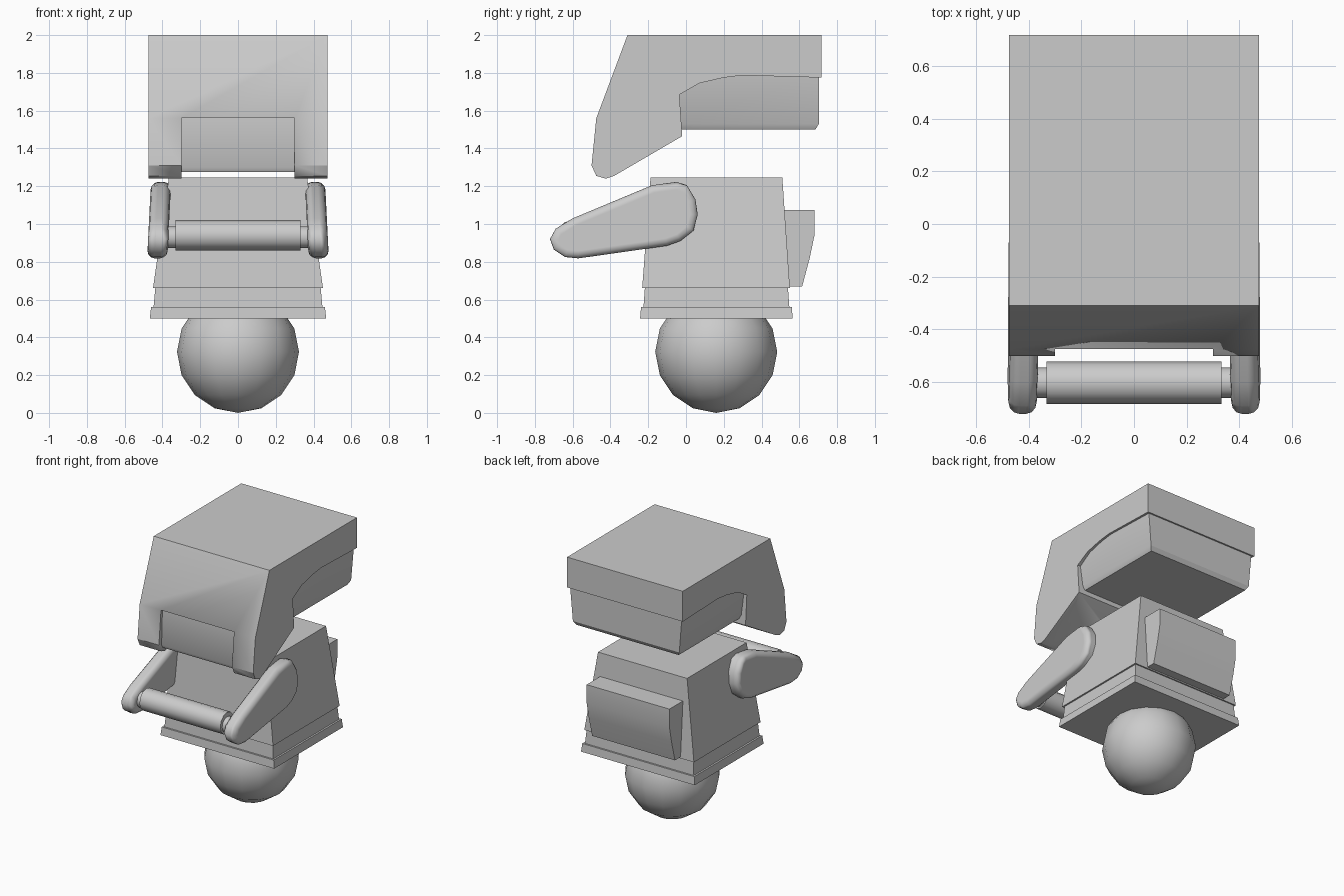
import bpy, bmesh, math
from mathutils import Matrix

if "Cube" in bpy.data.objects:
    bpy.data.objects.remove(bpy.data.objects["Cube"])


def finish(bm, name, angle=30):
    bmesh.ops.recalc_face_normals(bm, faces=bm.faces)
    me = bpy.data.meshes.new(name)
    bm.to_mesh(me)
    bm.free()
    ob = bpy.data.objects.new(name, me)
    bpy.context.collection.objects.link(ob)
    bpy.ops.object.select_all(action='DESELECT')
    ob.select_set(True)
    bpy.context.view_layer.objects.active = ob
    if angle:
        bpy.ops.object.shade_smooth_by_angle(angle=math.radians(angle))
    else:
        bpy.ops.object.shade_smooth()
    return ob


def prism(name, profile, x0, x1, angle=30, shear=0.0):
    """Extrude a (y, z) outline along x; shear leans it sideways with height."""
    bm = bmesh.new()
    rings = [[bm.verts.new((x + shear * (z - 1), y, z)) for y, z in profile] for x in (x0, x1)]
    n = len(profile)
    for i in range(n):
        j = (i + 1) % n
        bm.faces.new((rings[0][i], rings[0][j], rings[1][j], rings[1][i]))
    bm.faces.new(rings[0])
    bm.faces.new(rings[1])
    return finish(bm, name, angle)


def stack(name, levels):
    """Rectangular levels (z, half width, y front, y back) joined upward."""
    bm = bmesh.new()
    rings = [[bm.verts.new(p) for p in ((-w, a, z), (w, a, z), (w, b, z), (-w, b, z))]
             for z, w, a, b in levels]
    for lo, hi in zip(rings, rings[1:]):
        for i in range(4):
            j = (i + 1) % 4
            bm.faces.new((lo[i], lo[j], hi[j], hi[i]))
    bm.faces.new(rings[0])
    bm.faces.new(rings[-1])
    return finish(bm, name)


def rod(name, half, radius, y, z):
    bm = bmesh.new()
    bmesh.ops.create_cone(bm, cap_ends=True, segments=12, radius1=radius, radius2=radius,
                          depth=2 * half, matrix=Matrix.Translation((0, y, z)) @
                          Matrix.Rotation(math.pi / 2, 4, 'Y'))
    return finish(bm, name, 40)


# Ball the body rides on
bm = bmesh.new()
bmesh.ops.create_uvsphere(bm, u_segments=16, v_segments=8, radius=0.323,
                          matrix=Matrix.Translation((0, 0.16, 0.323)))
finish(bm, "ball_wheel", 60)

# Tapered torso with grooved skirt
stack("torso", [(0.50, 0.467, -0.243, 0.565), (0.56, 0.460, -0.238, 0.560),
                (0.56, 0.447, -0.225, 0.547), (0.66, 0.438, -0.218, 0.540),
                (0.66, 0.450, -0.232, 0.550), (1.245, 0.366, -0.188, 0.510)])

# Back pack
prism("back_pack", [(0.49, 1.075), (0.68, 1.075), (0.68, 0.94), (0.655, 0.82),
                    (0.615, 0.67), (0.50, 0.67)], -0.34, 0.34)

# Head hood, full width
hood = prism("head_hood", [(-0.31, 2.0), (0.717, 2.0), (0.717, 1.775), (0.30, 1.787),
                           (0.20, 1.775), (0.07, 1.745), (-0.035, 1.685), (-0.02, 1.465),
                           (-0.38, 1.255), (-0.425, 1.24), (-0.475, 1.255), (-0.50, 1.31),
                           (-0.475, 1.56)], -0.475, 0.475)

# Recessed face panel cut into the hood
cutter = prism("panel_cutter", [(-0.6, 1.56), (-0.458, 1.56), (-0.468, 1.30), (-0.455, 1.275),
                                (-0.34, 1.275), (-0.30, 1.20), (-0.6, 1.20)], -0.3, 0.3)
cutter.hide_render = True
cutter.hide_viewport = True
cut = hood.modifiers.new("panel", 'BOOLEAN')
cut.operation = 'DIFFERENCE'
cut.solver = 'EXACT'
cut.object = cutter

# Block under the rear of the hood
stack("rear_head_block", [(1.50, 0.42, -0.06, 0.685), (1.53, 0.437, -0.06, 0.703),
                          (1.80, 0.46, -0.06, 0.705)])

# Rounded paddle arms
arm = [(-0.05, 1.223), (0.005, 1.205), (0.05, 1.13), (0.062, 1.05), (0.04, 0.965),
       (-0.03, 0.91), (-0.10, 0.885), (-0.57, 0.818), (-0.64, 0.825), (-0.70, 0.865),
       (-0.72, 0.92), (-0.69, 0.975), (-0.60, 1.03), (-0.18, 1.205)]
for side, tag in ((1, "right"), (-1, "left")):
    ob = prism("arm_" + tag, arm, side * 0.365, side * 0.472, 0, -0.05 * side)
    bev = ob.modifiers.new("round", 'BEVEL')
    bev.width = 0.04
    bev.segments = 3
    bev.limit_method = 'ANGLE'
    bev.angle_limit = math.radians(60)
    bev.harden_normals = True

# Bar joining the arms
rod("grip_bar", 0.332, 0.08, -0.602, 0.94)
rod("grip_axle", 0.40, 0.058, -0.602, 0.93)
